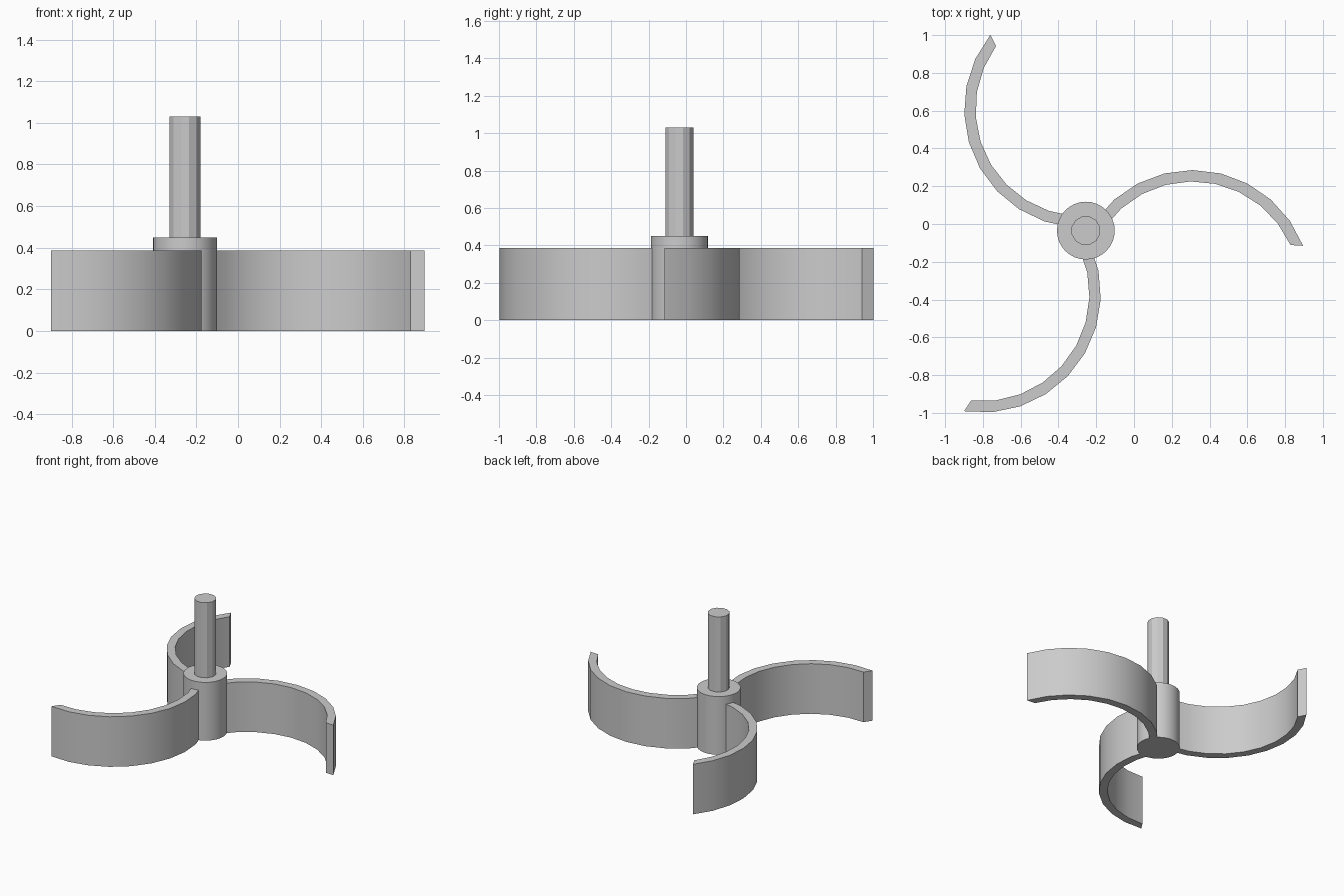
import bpy, bmesh
from math import radians, cos, sin
from mathutils import Matrix

if "Cube" in bpy.data.objects:
    bpy.data.objects.remove(bpy.data.objects["Cube"], do_unlink=True)

grey = bpy.data.materials.new("plain grey")
grey.use_nodes = True
grey.diffuse_color = (0.6, 0.6, 0.6, 1)
grey.node_tree.nodes["Principled BSDF"].inputs["Base Color"].default_value = (0.6, 0.6, 0.6, 1)

HUB = Matrix.Translation((-0.255, -0.035, 0))


def finish(obj, name, smooth):
    obj.name = obj.data.name = name
    obj.data.materials.append(grey)
    if smooth:
        bpy.ops.object.select_all(action="DESELECT")
        obj.select_set(True)
        bpy.context.view_layer.objects.active = obj
        bpy.ops.object.shade_smooth_by_angle(angle=radians(28))


def cylinder(name, radius, z0, z1, sides, turn, smooth):
    bpy.ops.mesh.primitive_cylinder_add(vertices=sides, radius=radius, depth=z1 - z0)
    obj = bpy.context.object
    obj.data.transform(HUB @ Matrix.Translation((0, 0, (z0 + z1) / 2)) @ Matrix.Rotation(turn, 4, "Z"))
    finish(obj, name, smooth)


def blade(name, turn):
    # Curved strip: outer arc out, inner arc back, extruded upwards
    cx, cy, height, steps = 0.565, -0.3075, 0.387, 9

    def arc(radius, start, end):
        angles = [radians(start + (end - start) * i / steps) for i in range(steps + 1)]
        return [(cx + radius * cos(a), cy + radius * sin(a), 0) for a in angles]

    bm = bmesh.new()
    outer = [bm.verts.new(p) for p in arc(0.628, 21.2, 145)]
    inner = [bm.verts.new(p) for p in arc(0.568, 24, 145)]
    base = [bm.faces.new((outer[i], outer[i + 1], inner[i + 1], inner[i])) for i in range(steps)]
    top = bmesh.ops.extrude_face_region(bm, geom=base, use_keep_orig=True)
    moved = [v for v in top["geom"] if isinstance(v, bmesh.types.BMVert)]
    bmesh.ops.translate(bm, verts=moved, vec=(0, 0, height))
    bmesh.ops.recalc_face_normals(bm, faces=bm.faces)
    bm.transform(HUB @ Matrix.Rotation(turn, 4, "Z"))
    mesh = bpy.data.meshes.new(name)
    bm.to_mesh(mesh)
    bm.free()
    obj = bpy.data.objects.new(name, mesh)
    bpy.context.collection.objects.link(obj)
    finish(obj, name, True)


# Hub and faceted drive shaft
cylinder("hub", 0.153, 0, 0.45, 32, 0, True)
cylinder("shaft", 0.0775, 0.44, 1.03, 12, radians(15), False)

# Three curved blades spaced evenly around the hub
for i, name in enumerate(("right_sweep_blade", "back_sweep_blade", "front_sweep_blade")):
    blade(name, radians(120 * i))
